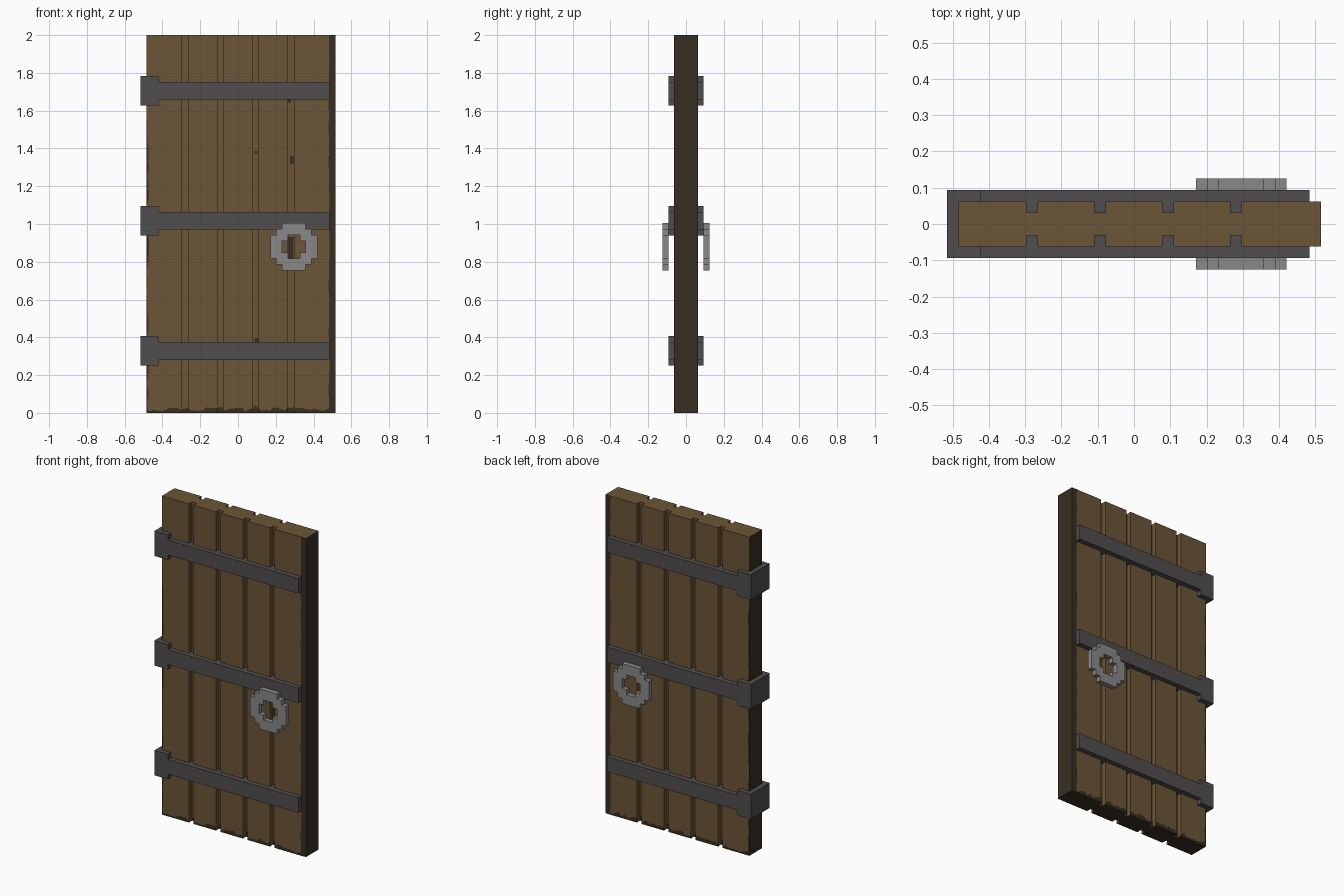
import bpy, bmesh, random
from mathutils import Vector

if "Cube" in bpy.data.objects:
    bpy.data.objects.remove(bpy.data.objects["Cube"])

random.seed(4)
U = 1 / 32          # grid unit of the blocky design
X0 = -15.5 * U      # left edge of the wood


def material(name, rgb):
    m = bpy.data.materials.new(name)
    m.diffuse_color = (*rgb, 1)
    m.use_nodes = True
    m.node_tree.nodes["Principled BSDF"].inputs["Base Color"].default_value = m.diffuse_color
    return m


WOOD = material("brown wood", (0.150, 0.091, 0.038))
DARK = material("dark worn wood", (0.038, 0.027, 0.016))
IRON = material("dark iron", (0.080, 0.074, 0.076))
STEEL = material("grey steel", (0.250, 0.250, 0.250))


def finish(bm, name, *mats):
    bmesh.ops.recalc_face_normals(bm, faces=bm.faces)
    me = bpy.data.meshes.new(name)
    bm.to_mesh(me)
    bm.free()
    for m in mats:
        me.materials.append(m)
    ob = bpy.data.objects.new(name, me)
    bpy.context.collection.objects.link(ob)
    return ob


def prism(points, direction):
    """Closed solid from a flat outline pushed along a direction."""
    bm = bmesh.new()
    bm.faces.new([bm.verts.new(p) for p in points])
    r = bmesh.ops.extrude_face_region(bm, geom=bm.faces[:])
    verts = [g for g in r["geom"] if isinstance(g, bmesh.types.BMVert)]
    bmesh.ops.translate(bm, verts=verts, vec=direction)
    return bm


# Planked door: grooved outline raised to full height
grooves = [X0 + k * U for k in (6, 12, 18, 24)]
X1 = X0 + 32 * U
front = [(X0, -2 * U)]
for g in grooves:
    front += [(g, -2 * U), (g, -U), (g + U, -U), (g + U, -2 * U)]
front.append((X1, -2 * U))
outline = front + [(x, -y) for x, y in reversed(front)]
bm = prism([(x, y, 0) for x, y in outline], (0, 0, 2))
bmesh.ops.bisect_plane(bm, geom=bm.verts[:] + bm.edges[:] + bm.faces[:],
                       plane_co=(X1 - U, 0, 0), plane_no=(1, 0, 0))
bmesh.ops.recalc_face_normals(bm, faces=bm.faces)
for f in bm.faces:
    c = f.calc_center_median()
    edge_strip = c.x > X1 - U and abs(f.normal.z) < 0.5
    end = c.x < X0 + 0.001
    if edge_strip or end or f.normal.z < -0.5:
        f.material_index = 1
finish(bm, "planked_door", WOOD, DARK)

# Worn patches: thin ragged plates on the surface of both faces
bm = bmesh.new()


def ragged(start, end, grow, y, step, low, high):
    n = max(2, round((Vector(end) - Vector(start)).length / step))
    prev = None
    for i in range(n + 1):
        p = Vector(start).lerp(Vector(end), i / n)
        q = p + Vector(grow) * random.uniform(low, high)
        pair = [bm.verts.new((v.x, y, v.y)) for v in (p, q)]
        if prev:
            bm.faces.new((prev[0], pair[0], pair[1], prev[1]))
        prev = pair


for s in (-1, 1):
    starts = [X0] + [g + U for g in grooves]
    for a, b in zip(starts, grooves + [X1 - U]):
        ragged((a, 0), (b, 0), (0, 1), s * (2 * U + 0.001), 0.02, 0.008, 0.03)
    for g in grooves:
        ragged((g, 0), (g + U, 0), (0, 1), s * (U + 0.001), 0.02, 0.02, 0.04)
    ragged((X0, 0), (X0, 1.55), (1, 0), s * (2 * U + 0.001), 0.05, 0.001, 0.014)
    ragged((X1 - U, 0), (X1 - U, 2), (-1, 0), s * (2 * U + 0.001), 0.06, 0.0005, 0.006)
# Dark knots in the front grooves
for x, z, w, h in ((0.279, 0.875, 0.03, 0.13), (0.284, 1.34, 0.018, 0.045),
                   (0.27, 1.655, 0.02, 0.025), (0.098, 0.385, 0.02, 0.025),
                   (0.095, 1.38, 0.015, 0.015)):
    ragged((x - w / 2, z - h / 2), (x + w / 2, z - h / 2), (0, 1),
           -U - 0.001, 0.01, h * 0.8, h)
finish(bm, "worn_patches", DARK)

# Iron straps with a wider hinge block at the left end
for name, z in (("lower", 0.328), ("middle", 1.017), ("upper", 1.705)):
    half = [(X0 - U, 2.5 * U), (X0 + 2 * U, 2.5 * U),
            (X0 + 2 * U, 1.5 * U), (X1 - U, 1.5 * U)]
    pts = half + [(x, -h) for x, h in reversed(half)]
    finish(prism([(x, -3 * U, z + h) for x, h in pts], (0, 6 * U, 0)),
           name + "_hinge_strap", IRON)

# Stepped ring pulls, one on each face
for name, y in (("front", -4 * U), ("back", 3 * U)):
    bm = bmesh.new()
    for i in range(8):
        for j in range(8):
            a, b = abs(i - 3.5), abs(j - 3.5)
            hole = max(a, b) < 2 and a + b < 2.5
            if a + b > 5.5 or hole:
                continue
            x, z = 0.171 + i * U, 0.755 + j * U
            bm.faces.new([bm.verts.new((x + dx * U, y, z + dz * U))
                          for dx, dz in ((0, 0), (1, 0), (1, 1), (0, 1))])
    bmesh.ops.remove_doubles(bm, verts=bm.verts, dist=0.001)
    r = bmesh.ops.extrude_face_region(bm, geom=bm.faces[:], use_keep_orig=True)
    bmesh.ops.translate(bm, vec=(0, U, 0),
                        verts=[g for g in r["geom"] if isinstance(g, bmesh.types.BMVert)])
    finish(bm, name + "_ring_pull", STEEL)
